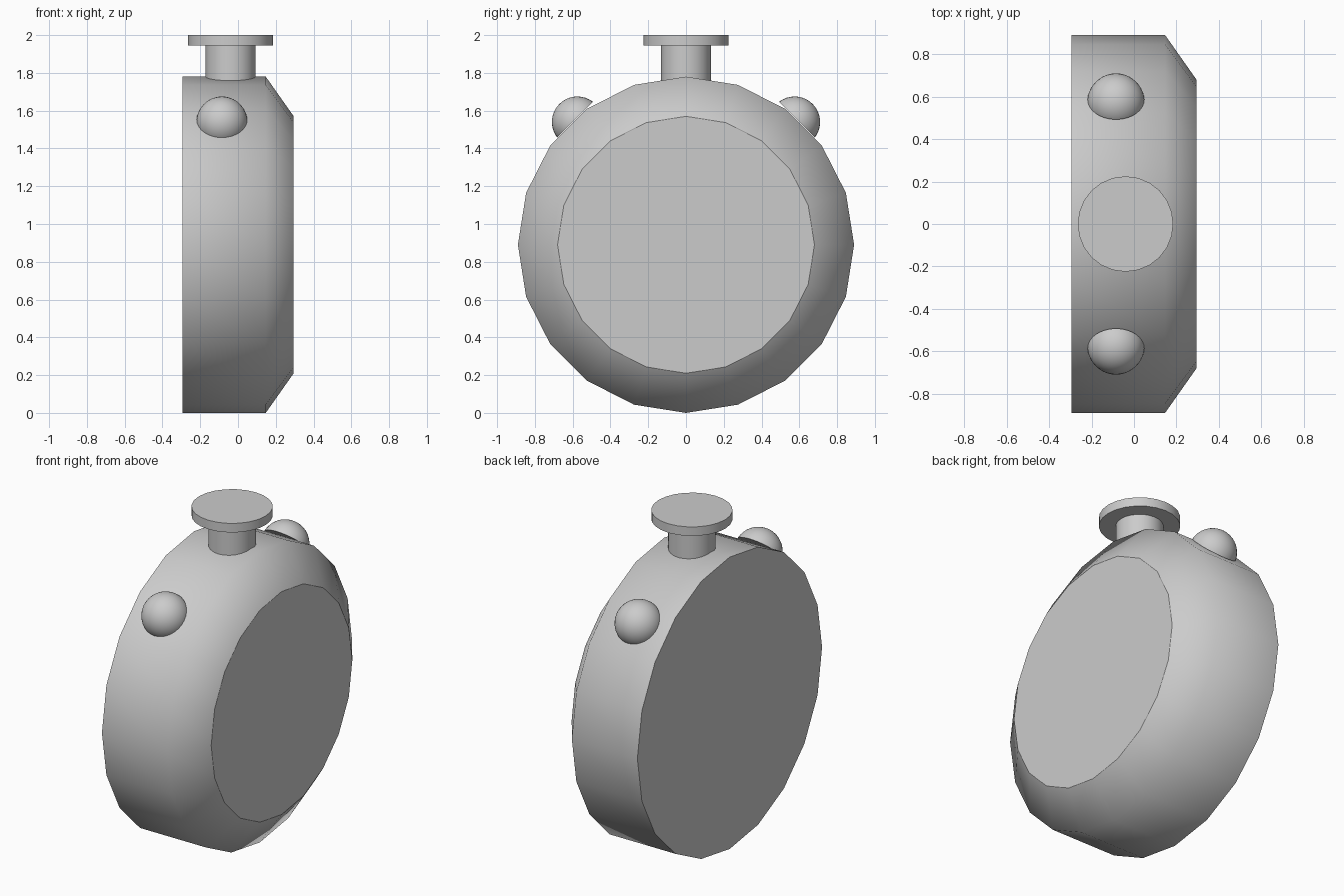
import bpy, bmesh, math
from mathutils import Vector, Matrix

if "Cube" in bpy.data.objects:
    bpy.data.objects.remove(bpy.data.objects["Cube"])


def finish(name, bm, matrix, flat_axis=None):
    """Turn a bmesh into an object, smooth except for its flat caps."""
    bmesh.ops.recalc_face_normals(bm, faces=bm.faces[:])
    for f in bm.faces:
        f.smooth = len(f.verts) <= 4
    bm.transform(matrix)
    mesh = bpy.data.meshes.new(name)
    bm.to_mesh(mesh)
    bm.free()
    obj = bpy.data.objects.new(name, mesh)
    bpy.context.collection.objects.link(obj)
    return obj


def lathe(name, profile, sides, matrix):
    """Rings of (radius, height) around local z, closed with flat caps."""
    bm = bmesh.new()
    rings = []
    for r, h in profile:
        rings.append([bm.verts.new((r * math.cos(math.tau * i / sides),
                                    r * math.sin(math.tau * i / sides), h))
                      for i in range(sides)])
    for a, b in zip(rings, rings[1:]):
        for i in range(sides):
            j = (i + 1) % sides
            bm.faces.new((a[i], a[j], b[j], b[i]))
    bm.faces.new(rings[0])
    bm.faces.new(rings[-1])
    obj = finish(name, bm, matrix)
    return obj


# Round body lying along x, with one chamfered face
lathe("body", [(0.89, -0.295), (0.89, 0.147), (0.68, 0.295)], 20,
      Matrix.Translation((0, 0, 0.89)) @ Matrix.Rotation(math.pi / 2, 4, 'Y'))

# Crown: stem and disc on top
crown = Matrix.Translation((-0.04, 0, 0))
lathe("crown_stem", [(0.132, 1.70), (0.132, 1.96)], 24, crown)
disc = lathe("crown_disc", [(0.225, 1.945), (0.225, 2.0)], 24, crown)

# Domed buttons either side of the crown, flat side against the body
for side, label in ((1, "right"), (-1, "left")):
    bm = bmesh.new()
    bmesh.ops.create_uvsphere(bm, u_segments=32, v_segments=20, radius=0.135)
    cut = bmesh.ops.bisect_plane(bm, geom=bm.verts[:] + bm.edges[:] + bm.faces[:],
                                 plane_co=(0, 0, 0.017), plane_no=(0, 0, 1),
                                 clear_inner=True)
    rim = [e for e in cut["geom_cut"] if isinstance(e, bmesh.types.BMEdge)]
    bmesh.ops.contextual_create(bm, geom=rim)
    tilt = Vector((0, side, 1)).to_track_quat('Z', 'X').to_matrix().to_4x4()
    finish("button_" + label, bm, Matrix.Translation((-0.085, side * 0.575, 1.54)) @ tilt)
